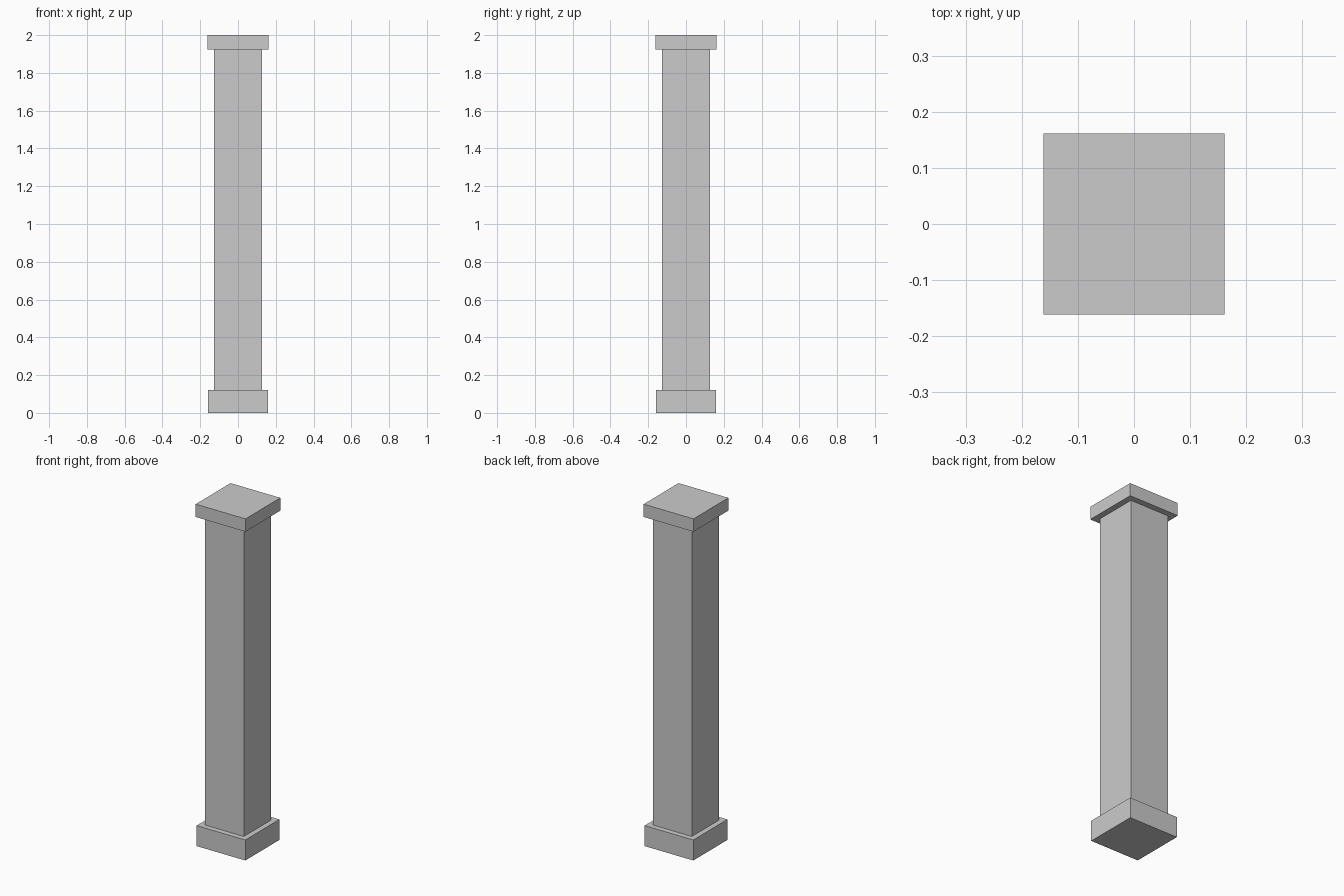
import bpy

if "Cube" in bpy.data.objects:
    bpy.data.objects.remove(bpy.data.objects["Cube"])


def block(name, width, z0, z1):
    """Square block centred on the z axis between two heights."""
    bpy.ops.mesh.primitive_cube_add(size=1, location=(0, 0, (z0 + z1) / 2))
    ob = bpy.context.object
    ob.name = name
    ob.scale = (width, width, z1 - z0)
    bpy.ops.object.transform_apply(location=False, rotation=False, scale=True)
    return ob


# Plinth, shaft and capital of the square column
block("column_base", 0.315, 0.0, 0.12)
block("column_shaft", 0.252, 0.12, 1.925)
block("column_cap", 0.322, 1.925, 2.0)
